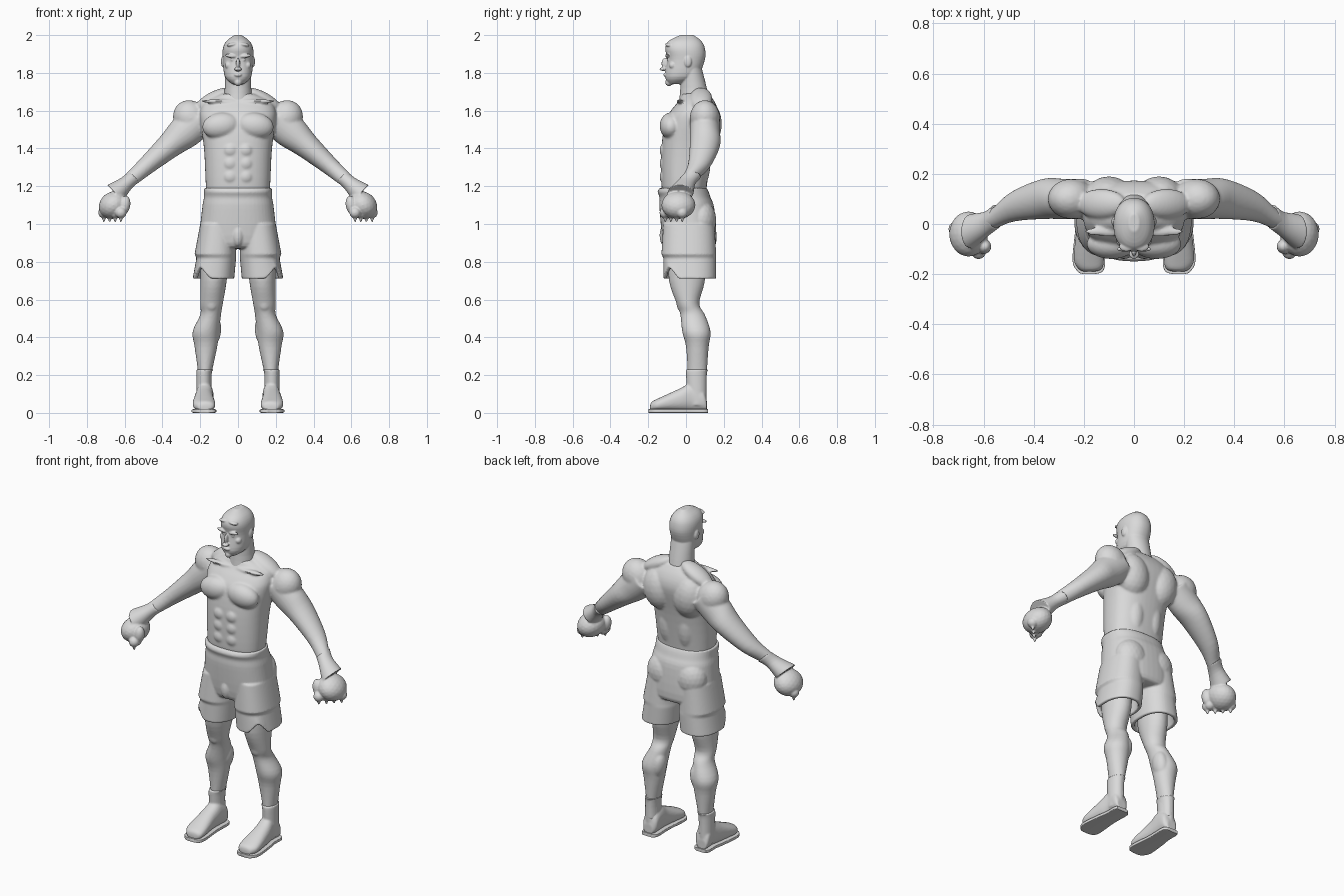
import bpy
import bmesh
from math import cos, sin, tau, copysign, radians, hypot
from mathutils import Matrix, Vector

cube = bpy.data.objects.get("Cube")
if cube:
    bpy.data.objects.remove(cube, do_unlink=True)

SIDES = 48

clay = bpy.data.materials.new("light_grey")
clay.use_nodes = True
clay.diffuse_color = (0.7, 0.7, 0.7, 1)
clay.node_tree.nodes["Principled BSDF"].inputs["Base Color"].default_value = clay.diffuse_color


def spline(rows, steps):
    """Catmull-Rom interpolation between rows of numbers."""
    result = []
    for i in range(len(rows) - 1):
        before, start = rows[max(i - 1, 0)], rows[i]
        end, after = rows[i + 1], rows[min(i + 2, len(rows) - 1)]
        for k in range(steps):
            t = k / steps
            result.append([
                b + t * ((c - a) + t * ((2 * a - 5 * b + 4 * c - d) + t * (3 * b - a - 3 * c + d))) / 2
                for a, b, c, d in zip(before, start, end, after)])
    return result + [list(rows[-1])]


def between(low, high, amount):
    return (low + high + amount * (high - low)) / 2


def upright(row, c, s):
    """Level section: height, then extents from right to left and front to back."""
    z, right, left, front, back = row
    return between(right, left, c), between(front, back, s), z


def lengthwise(row, c, s):
    """Section across a foot: depth, then extents sideways and in height."""
    y, right, left, bottom, top = row
    return between(right, left, c), y, between(bottom, top, s)


def slanted(row, c, s):
    """Section across an arm that drops outwards along a straight slope."""
    x, y, across, deep = row
    shift = c * across * 0.7
    return x + shift, y + s * deep, 1.73 - 0.87 * x + shift


def loft(bm, rows, place=upright, power=2, steps=4):
    rings = []
    for row in spline(rows, steps):
        ring = []
        for i in range(SIDES):
            c, s = cos(tau * i / SIDES), sin(tau * i / SIDES)
            c = copysign(abs(c) ** (2 / power), c)
            s = copysign(abs(s) ** (2 / power), s)
            ring.append(bm.verts.new(place(row, c, s)))
        rings.append(ring)
    for low, high in zip(rings, rings[1:]):
        for i in range(SIDES):
            j = (i + 1) % SIDES
            bm.faces.new((low[i], low[j], high[j], high[i]))
    bm.faces.new(rings[0])
    bm.faces.new(rings[-1])


def centred(rows):
    return [(z, -half, half, front, back) for z, half, front, back in rows]


def ball(bm, centre, radii, turn=0):
    matrix = (Matrix.Translation(centre) @ Matrix.Rotation(radians(turn), 4, 'Y')
              @ Matrix.Diagonal(Vector(radii)).to_4x4())
    bmesh.ops.create_icosphere(bm, subdivisions=3, radius=1, matrix=matrix)


def finish(name, bm, voxel=None, rounds=2):
    """Mirror the parts to the other side and fuse them into one skin."""
    bmesh.ops.recalc_face_normals(bm, faces=bm.faces)
    mesh = bpy.data.meshes.new(name)
    bm.to_mesh(mesh)
    bm.free()
    mesh.materials.append(clay)
    for polygon in mesh.polygons:
        polygon.use_smooth = True
    mesh.set_sharp_from_angle(angle=radians(40))
    obj = bpy.data.objects.new(name, mesh)
    bpy.context.collection.objects.link(obj)
    mirror = obj.modifiers.new("mirror", 'MIRROR')
    mirror.use_mirror_merge = False
    if voxel:
        fuse = obj.modifiers.new("fuse", 'REMESH')
        fuse.mode = 'VOXEL'
        fuse.voxel_size = voxel
        fuse.use_smooth_shade = True
        soften = obj.modifiers.new("soften", 'SMOOTH')
        soften.factor = 0.5
        soften.iterations = rounds


# Head and neck
bm = bmesh.new()
loft(bm, centred([
    (1.74, .03, -.09, -.02), (1.78, .07, -.11, .06), (1.87, .08, -.1, .1),
    (1.93, .08, -.11, .1), (1.97, .06, -.09, .08), (2, .02, -.03, .04)]), power=2.2)
loft(bm, centred([(1.84, .07, -.03, .08), (1.72, .07, -.03, .11), (1.62, .08, -.04, .13)]))
ball(bm, (0, -.11, 1.85), (.01, .02, .03))             # nose bridge
ball(bm, (0, -.12, 1.82), (.02, .02, .01))             # nose tip
ball(bm, (.04, -.1, 1.89), (.03, .01, .01), -8)        # brow
ball(bm, (.03, -.09, 1.87), (.01, .01, .01))           # eye
ball(bm, (.05, -.07, 1.84), (.02, .02, .02))           # cheekbone
ball(bm, (0, -.11, 1.79), (.02, .01, .01))             # lips
ball(bm, (0, -.09, 1.75), (.02, .02, .02))             # chin
ball(bm, (.08, .01, 1.86), (.01, .02, .03))            # ear
ball(bm, (.03, -.09, 1.95), (.03, .02, .01), 9)        # hairline
finish("head", bm, .004)

# Torso with arms
bm = bmesh.new()
loft(bm, centred([
    (1.1, .16, -.11, .1), (1.2, .17, -.13, .11), (1.4, .18, -.13, .14),
    (1.54, .2, -.11, .17), (1.6, .2, -.08, .17), (1.65, .17, -.04, .15),
    (1.69, .09, -.02, .12)]), power=2.4)
ball(bm, (.09, -.08, 1.52), (.1, .06, .07), 8)         # chest muscle
ball(bm, (.1, .1, 1.53), (.1, .09, .13), 8)            # upper back
ball(bm, (.06, .07, 1.33), (.06, .06, .15))            # lower back
ball(bm, (.13, .08, 1.66), (.11, .06, .04), 28)        # neck slope
ball(bm, (.1, -.03, 1.65), (.1, .02, .01))             # collar bone
for k in range(3):
    ball(bm, (.04, -.11, 1.25 + .07 * k), (.04, .03, .04))  # stomach muscle
ball(bm, (.25, .1, 1.56), (.09, .08, .1), 40)          # shoulder
loft(bm, [
    (.2, .1, .09, .08), (.28, .1, .09, .08), (.36, .1, .07, .08), (.48, .07, .05, .06),
    (.56, .02, .04, .04), (.62, -.01, .03, .04)], slanted)
finish("torso_and_arms", bm, .007, rounds=4)

# Gloves with a cuff, curled fist and finger ends
bm = bmesh.new()
loft(bm, [(.55, .03, .04, .05), (.59, 0, .04, .05), (.65, -.03, .06, .07)], slanted)
ball(bm, (.66, -.04, 1.1), (.08, .09, .07), 35)        # fist
ball(bm, (.6, -.09, 1.1), (.03, .03, .05), -10)        # thumb
ball(bm, (.62, -.09, 1.06), (.03, .03, .03))           # thumb tip
for k in range(4):
    x, y = .62 + .03 * k, -.11 + .03 * k
    ball(bm, (x, y, 1.06), (.03, .03, .03))            # curled finger
    ball(bm, (x, y, 1.04), (.01, .01, .03))            # finger end
finish("gloves", bm, .005)

# Shorts: hips, then hollow legs with a stepped front hem
bm = bmesh.new()
loft(bm, centred([
    (1.19, .18, -.14, .11), (1.17, .18, -.15, .12), (1.14, .18, -.14, .13),
    (1.08, .19, -.14, .15), (.9, .2, -.12, .16), (.87, .12, -.08, .12)]), power=2.4)
ball(bm, (.09, .08, 1.02), (.1, .08, .11))             # seat
ball(bm, (0, -.11, .94), (.03, .03, .06))              # front fold
loft(bm, [
    (1, .01, .2, -.12, .15), (.84, .01, .23, -.13, .16), (.82, .01, .22, -.12, .16),
    (.71, .02, .24, -.12, .16), (.71, .04, .22, -.1, .14), (.8, .03, .2, -.1, .13)],
    power=2.3, steps=1)
for vert in bm.verts:                                  # side slit in the hem
    if vert.co.z < .72:
        gap = hypot(vert.co.x - .2, vert.co.y + .09)
        vert.co.z += .07 * max(0, 1 - gap / .06)
finish("shorts", bm, .006)

# Legs
bm = bmesh.new()
loft(bm, [
    (.84, .05, .2, -.09, .1), (.7, .06, .2, -.09, .1), (.58, .08, .2, -.05, .07),
    (.52, .09, .2, -.03, .1), (.43, .1, .24, -.02, .13), (.35, .11, .23, 0, .12),
    (.2, .14, .21, .01, .11), (.1, .14, .21, .01, .11)])
ball(bm, (.14, -.03, .58), (.03, .02, .04))            # knee cap
ball(bm, (.13, .07, .43), (.04, .05, .08), -8)         # calf
finish("legs", bm, .007)

# Shoes and soles share one outline: depth, inner side, outer side, top
outline = [
    (.11, .15, .21, .07), (.09, .13, .22, .13), (.03, .13, .22, .16), (-.03, .13, .23, .13),
    (-.14, .12, .24, .08), (-.18, .13, .22, .06), (-.19, .16, .2, .04)]
bm = bmesh.new()
loft(bm, [(y, inner, outer, .01, top) for y, inner, outer, top in outline], lengthwise, power=2.3)
loft(bm, [(.04, .14, .22, .01, .11), (.2, .14, .22, 0, .11), (.23, .13, .22, 0, .12)])
finish("shoes", bm, .006)

bm = bmesh.new()
loft(bm, [(y * 1.05, inner - .005, outer + .005, 0, .02) for y, inner, outer, top in outline],
     lengthwise, power=8)
finish("soles", bm)
